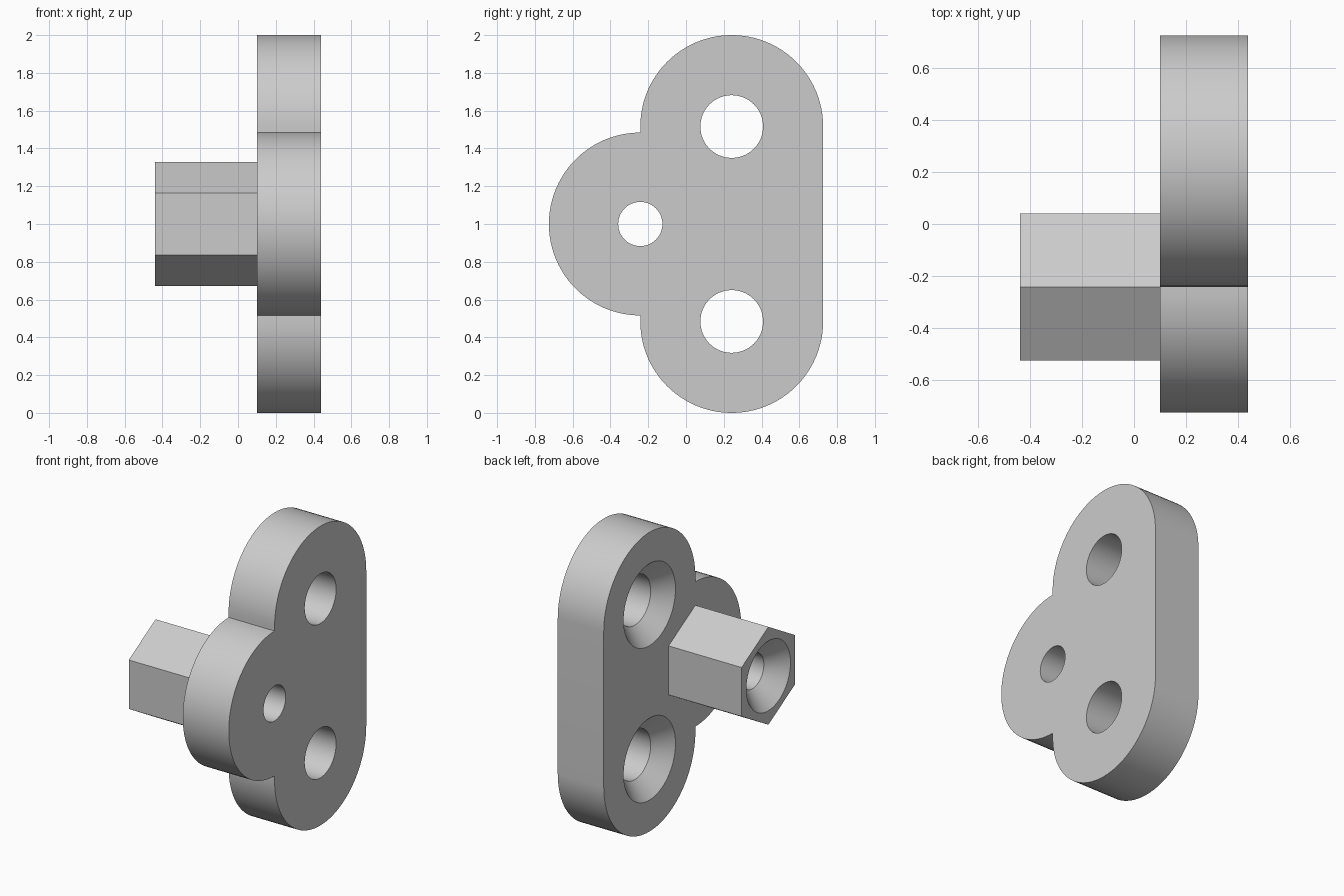
import bpy, bmesh
from math import sin, cos, radians

cube = bpy.data.objects.get("Cube")
if cube:
    bpy.data.objects.remove(cube, do_unlink=True)

# Shared dimensions
R = 0.484                   # radius of every rounded lobe
Y = R / 2                   # lobe centres sit at +Y and -Y
Z_LOW, Z_MID, Z_TOP = R, 1.0, 2 - R
X_END, X_BACK, X_FACE = -0.44, 0.10, 0.44

grey = bpy.data.materials.new("plain_grey")
grey.use_nodes = True
grey.diffuse_color = (0.6, 0.6, 0.6, 1)
grey.node_tree.nodes["Principled BSDF"].inputs["Base Color"].default_value = grey.diffuse_color


def arc(y, z, r, start, end, steps):
    """Points on an arc in the YZ plane, both ends included."""
    angles = [radians(start + (end - start) * i / steps) for i in range(steps + 1)]
    return [(y + r * cos(a), z + r * sin(a)) for a in angles]


def loft(name, sections):
    """Closed solid through matching YZ outlines, each given as (x, outline)."""
    bm = bmesh.new()
    rings = [[bm.verts.new((x, y, z)) for y, z in outline] for x, outline in sections]
    n = len(rings[0])
    for a, b in zip(rings, rings[1:]):
        for i in range(n):
            j = (i + 1) % n
            bm.faces.new((a[i], a[j], b[j], b[i]))
    bm.faces.new(rings[0])
    bm.faces.new(rings[-1])
    bmesh.ops.recalc_face_normals(bm, faces=bm.faces)
    mesh = bpy.data.meshes.new(name)
    bm.to_mesh(mesh)
    bm.free()
    mesh.materials.append(grey)
    obj = bpy.data.objects.new(name, mesh)
    bpy.context.collection.objects.link(obj)
    return obj


def countersunk_cutter(name, y, z, r, x, depth):
    """Through-hole cutter with a 45 degree countersink opening at x."""
    over = 0.05
    stations = ((x - over, r + depth + over), (x + depth, r), (X_FACE + over, r))
    return loft(name, [(sx, arc(y, z, sr, 0, 360, 64)[:-1]) for sx, sr in stations])


# Plate: upright slot shape with a round lobe at the front
outline = (arc(Y, Z_TOP, R, 0, 180, 48)
           + arc(-Y, Z_MID, R, 90, 270, 48)
           + arc(Y, Z_LOW, R, 180, 360, 48))
bracket = loft("mounting_plate_with_hex_boss", [(X_BACK, outline), (X_FACE, outline)])

# Hexagonal boss, sunk slightly into the plate
hexagon = arc(-Y, Z_MID, 0.327, 30, 390, 6)[:-1]
boss = loft("hex_boss", [(X_END, hexagon), (X_BACK + 0.1, hexagon)])

# Holes: two in the plate, one all the way through the boss
tools = [(boss, 'UNION')]
for label, z in (("upper", Z_TOP), ("lower", Z_LOW)):
    tools.append((countersunk_cutter(label + "_hole_cutter", Y, z, 0.166, X_BACK, 0.108), 'DIFFERENCE'))
tools.append((countersunk_cutter("boss_hole_cutter", -Y, Z_MID, 0.117, X_END, 0.116), 'DIFFERENCE'))

# Join and cut, then discard the helpers
bpy.ops.object.select_all(action='DESELECT')
bracket.select_set(True)
bpy.context.view_layer.objects.active = bracket
for tool, operation in tools:
    tool.hide_render = True
    mod = bracket.modifiers.new(tool.name, 'BOOLEAN')
    mod.operation = operation
    mod.solver = 'EXACT'
    mod.object = tool
    bpy.ops.object.modifier_apply(modifier=mod.name)
    bpy.data.objects.remove(tool, do_unlink=True)

bpy.ops.object.shade_smooth_by_angle(angle=radians(30))
